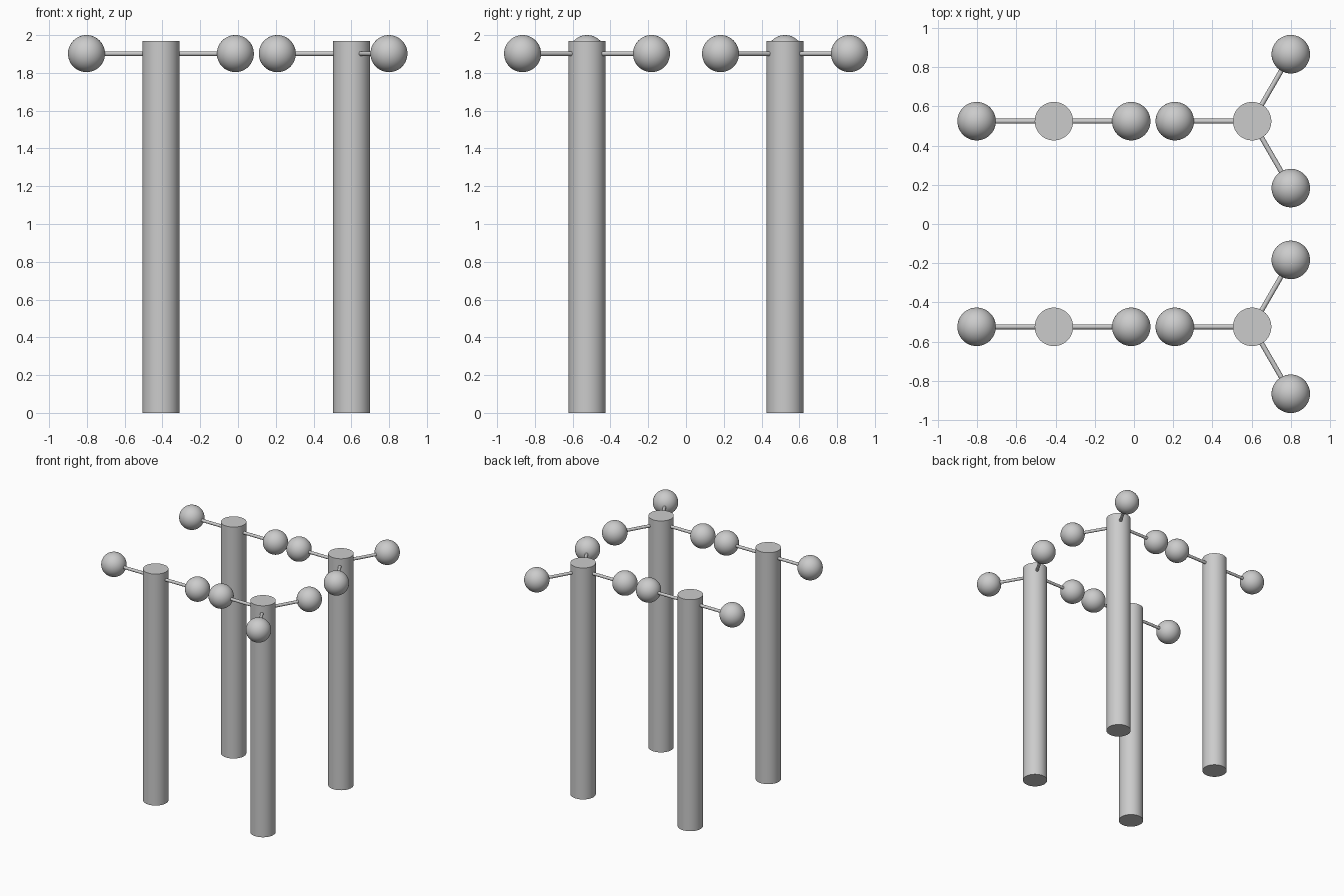
import bpy
from math import cos, sin, radians
from mathutils import Vector

if "Cube" in bpy.data.objects:
    bpy.data.objects.remove(bpy.data.objects["Cube"])

POST_R, POST_H = 0.098, 1.97
BALL_R, BALL_Z = 0.098, 1.902
ROD_R, ARM = 0.0125, 0.394


def smooth(name):
    ob = bpy.context.object
    ob.name = name
    bpy.ops.object.shade_smooth_by_angle(angle=radians(35))
    return ob


def post(name, x, y):
    bpy.ops.mesh.primitive_cylinder_add(vertices=48, radius=POST_R, depth=POST_H,
                                        location=(x, y, POST_H / 2))
    smooth(name + "_post")


def arm(name, x, y, angle):
    # thin rod between post wall and ball, with the ball on its end
    d = Vector((cos(radians(angle)), sin(radians(angle)), 0))
    hub = Vector((x, y, BALL_Z))
    start, end = POST_R - 0.005, ARM - BALL_R + 0.005
    bpy.ops.mesh.primitive_cylinder_add(vertices=24, radius=ROD_R, depth=end - start,
                                        location=hub + d * (start + end) / 2,
                                        rotation=(0, radians(90), radians(angle)))
    smooth(name + "_rod")
    bpy.ops.mesh.primitive_uv_sphere_add(segments=48, ring_count=24, radius=BALL_R,
                                         location=hub + d * ARM)
    smooth(name + "_ball")


# two rows, each with a two-armed post and a three-armed post
for row, y in (("front", -0.524), ("back", 0.524)):
    for kind, x, angles in (("two_arm", -0.408, (0, 180)),
                            ("three_arm", 0.602, (60, 180, 300))):
        post(f"{row}_{kind}", x, y)
        for i, a in enumerate(angles):
            arm(f"{row}_{kind}_{i + 1}", x, y, a)
